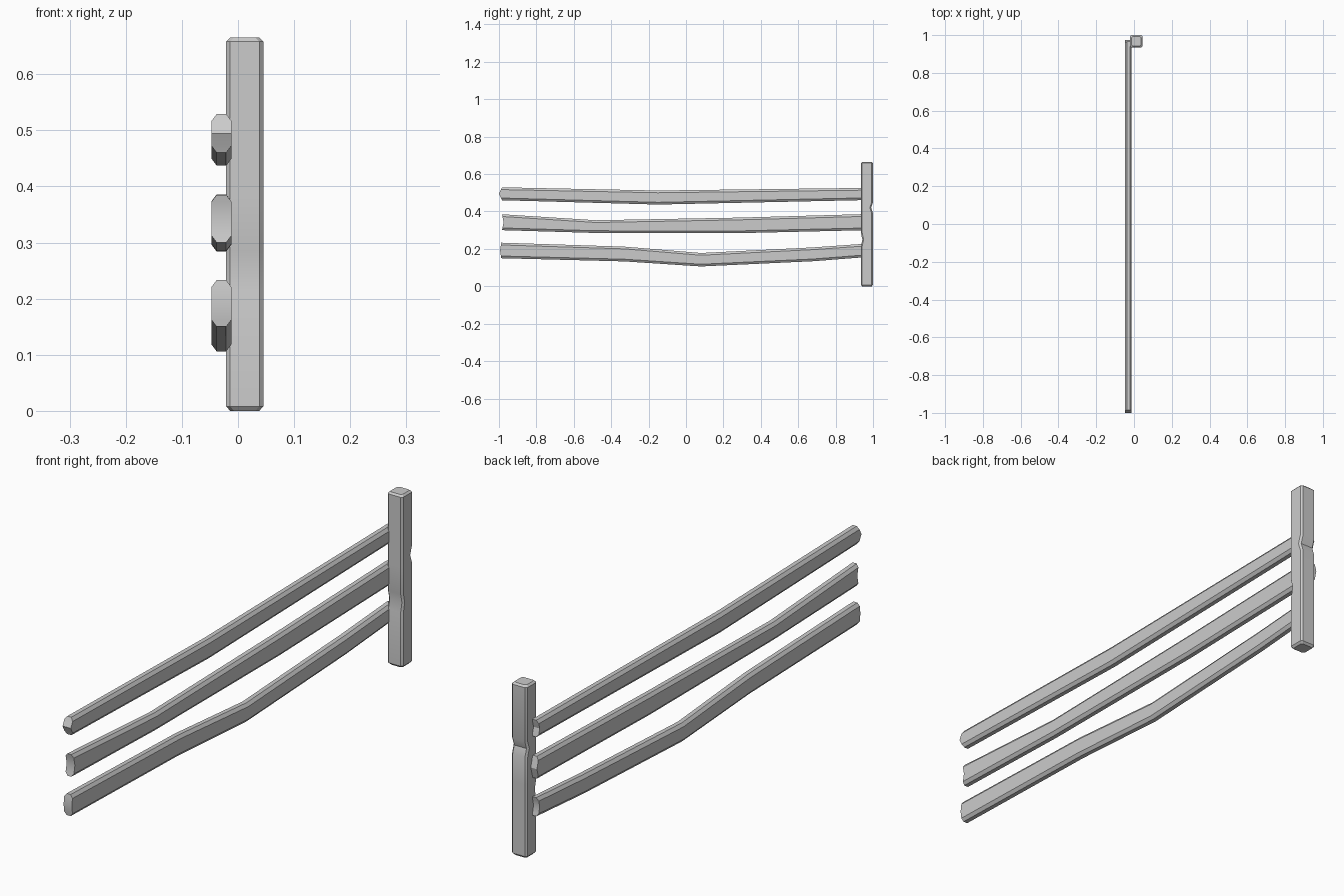
import bpy, bmesh, math

cube = bpy.data.objects.get("Cube")
if cube:
    bpy.data.objects.remove(cube, do_unlink=True)

grey = bpy.data.materials.new("plain_grey")
grey.use_nodes = True
grey.diffuse_color = (0.6, 0.6, 0.6, 1)
grey.node_tree.nodes["Principled BSDF"].inputs["Base Color"].default_value = (0.6, 0.6, 0.6, 1)


def loft(name, rings):
    """Skin a list of equal rings of points and cap both ends."""
    bm = bmesh.new()
    rows = [[bm.verts.new(p) for p in ring] for ring in rings]
    n = len(rows[0])
    for a, b in zip(rows, rows[1:]):
        for i in range(n):
            j = (i + 1) % n
            bm.faces.new((a[i], a[j], b[j], b[i]))
    # Caps are strips of faces across the mirrored halves of the ring
    for row in (rows[0], rows[-1]):
        for i in range(n // 2 - 1):
            bm.faces.new((row[i], row[i + 1], row[n - 2 - i], row[n - 1 - i]))
    bmesh.ops.recalc_face_normals(bm, faces=bm.faces)
    mesh = bpy.data.meshes.new(name)
    bm.to_mesh(mesh)
    bm.free()
    mesh.materials.append(grey)
    obj = bpy.data.objects.new(name, mesh)
    bpy.context.collection.objects.link(obj)
    bpy.ops.object.select_all(action="DESELECT")
    obj.select_set(True)
    bpy.context.view_layer.objects.active = obj
    bpy.ops.object.shade_smooth_by_angle(angle=math.radians(28))
    return obj


def rail_ring(y, top, bottom, bulge=0.0):
    """Chamfered board section; bulge pushes the middle of an end along y."""
    x, half, c, cz = -0.0295, 0.0175, 0.009, 0.012
    mid = (top + bottom) / 2
    levels = [(half - c, bottom, 0), (half, bottom + cz, 0.3), (half, mid, 1),
              (half, top - cz, 0.3), (half - c, top, 0)]
    right = [(x + w, y + bulge * k, z) for w, z, k in levels]
    left = [(x - w, y + bulge * k, z) for w, z, k in reversed(levels)]
    return right + left


# Rails: stations of (y, top, bottom), then the bulge of the front and back ends
rails = {
    "top_rail": ([(-0.984, 0.529, 0.460), (-0.15, 0.512, 0.437),
                  (0.965, 0.526, 0.461)], -0.016, -0.008),
    "middle_rail": ([(-0.984, 0.385, 0.300), (-0.48, 0.353, 0.285),
                     (0.28, 0.367, 0.284), (0.962, 0.386, 0.300)], 0.009, 0.012),
    "bottom_rail": ([(-0.988, 0.233, 0.150), (-0.33, 0.212, 0.133),
                     (0.08, 0.178, 0.106), (0.68, 0.208, 0.134),
                     (0.965, 0.228, 0.156)], -0.006, -0.008),
}
for name, (stations, front, back) in rails.items():
    ends = [front] + [0] * (len(stations) - 2) + [back]
    loft(name, [rail_ring(*s, bulge=e) for s, e in zip(stations, ends)])


def post_ring(z, inset=0.0, front_dent=0.0, back_dent=0.0):
    """Square section with chamfered corners and optional worn dents."""
    x, half, c = 0.012, 0.033 - inset, 0.007
    y0, y1 = 0.935 + inset + front_dent, 1.0 - inset - back_dent
    side = [(half - c, y0), (half, y0 + c), (half, y1 - c), (half - c, y1)]
    return ([(x + w, y, z) for w, y in side]
            + [(x - w, y, z) for w, y in reversed(side)])


# Post with one dent in front and one behind
loft("post", [post_ring(0, 0.007), post_ring(0.008),
              post_ring(0.215), post_ring(0.25, front_dent=0.008), post_ring(0.285),
              post_ring(0.39), post_ring(0.42, back_dent=0.01), post_ring(0.45),
              post_ring(0.658), post_ring(0.665, 0.007)])
